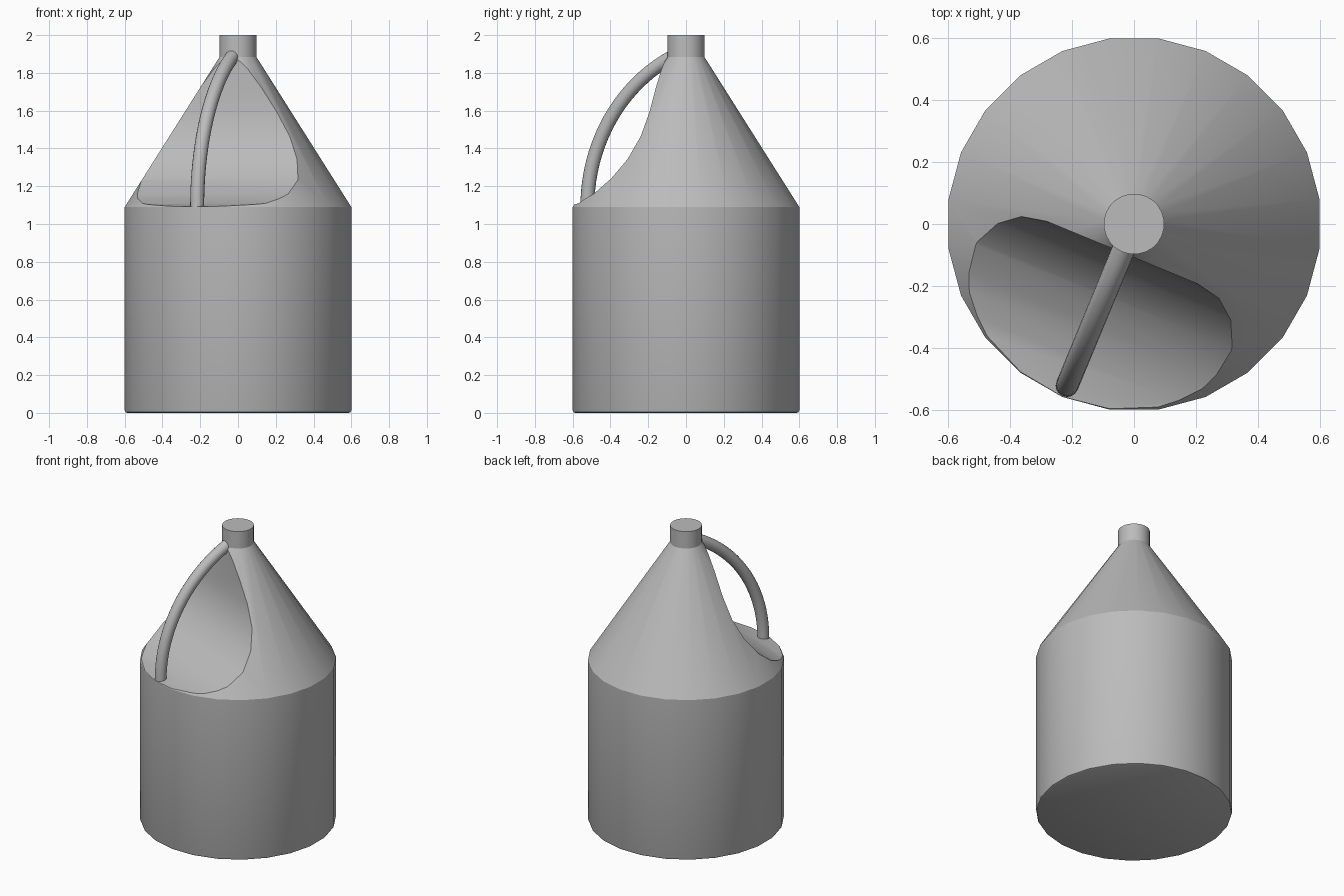
import bpy, bmesh, math
from mathutils import Vector

old = bpy.data.objects.get("Cube")
if old:
    bpy.data.objects.remove(old, do_unlink=True)

# Single plain grey plastic
grey = bpy.data.materials.new("grey plastic")
grey.use_nodes = True
COLOUR = (0.5, 0.5, 0.5, 1)
grey.diffuse_color = COLOUR
grey.node_tree.nodes["Principled BSDF"].inputs["Base Color"].default_value = COLOUR

# Horizontal directions: outward through the handle, and across it
A = math.radians(247.5)
OUT = Vector((math.cos(A), math.sin(A), 0))
SIDE = Vector((-OUT.y, OUT.x, 0))
UP = Vector((0, 0, 1))


def loft(name, rings):
    """Join equal closed rings with quads and cap both ends."""
    bm = bmesh.new()
    vr = [[bm.verts.new(p) for p in ring] for ring in rings]
    n = len(vr[0])
    for a, b in zip(vr, vr[1:]):
        for i in range(n):
            j = (i + 1) % n
            bm.faces.new((a[i], a[j], b[j], b[i]))
    bm.faces.new(vr[0][::-1])
    bm.faces.new(vr[-1])
    bmesh.ops.recalc_face_normals(bm, faces=bm.faces)
    mesh = bpy.data.meshes.new(name)
    bm.to_mesh(mesh)
    bm.free()
    mesh.materials.append(grey)
    ob = bpy.data.objects.new(name, mesh)
    bpy.context.collection.objects.link(ob)
    return ob


def select(ob):
    bpy.ops.object.select_all(action="DESELECT")
    ob.select_set(True)
    bpy.context.view_layer.objects.active = ob


def smooth(ob):
    select(ob)
    bpy.ops.object.shade_smooth_by_angle(angle=math.radians(30))


# Jug body: 24-sided drum with a cone, shoulder and neck
profile = [(0.592, 0), (0.601, 0.004), (0.605, 0.014), (0.605, 1.09),
           (0.098, 1.885), (0.098, 2.0)]
angles = [math.radians(7.5 + 15 * i) for i in range(24)]
body = loft("jug_body", [[Vector((r * math.cos(a), r * math.sin(a), z))
                          for a in angles] for r, z in profile])

# Hand recess: quarter-round scoop swept across the handle direction
scoop = [(0.6 - 0.5 * math.cos(math.radians(15 * i)),
          1.592 - 0.5 * math.sin(math.radians(15 * i))) for i in range(7)]
scoop = [(0.1, 1.885)] + scoop + [(0.9, 1.092), (0.9, 1.885)]
cutter = loft("recess_cutter", [[OUT * d + UP * z + SIDE * s for d, z in scoop]
                                for s in (-0.9, 0.9)])
cutter.hide_render = True
cut = body.modifiers.new("hand recess", "BOOLEAN")
cut.operation = "DIFFERENCE"
cut.solver = "EXACT"
cut.object = cutter
select(body)
bpy.ops.object.modifier_apply(modifier=cut.name)
bpy.data.objects.remove(cutter, do_unlink=True)
smooth(body)

# Carrying handle: round tube along an arc from shoulder to neck
R, TUBE, STEPS = 0.89, 0.037, 20
rings = []
for i in range(STEPS + 1):
    a = math.radians(-0.5 + 63.5 * i / STEPS)
    radial = OUT * math.cos(a) + UP * math.sin(a)
    centre = OUT * (0.565 - R) + UP * 1.092 + radial * R
    rings.append([centre + TUBE * (radial * math.cos(b) + SIDE * math.sin(b))
                  for b in (math.tau * k / 16 for k in range(16))])
smooth(loft("handle", rings))
